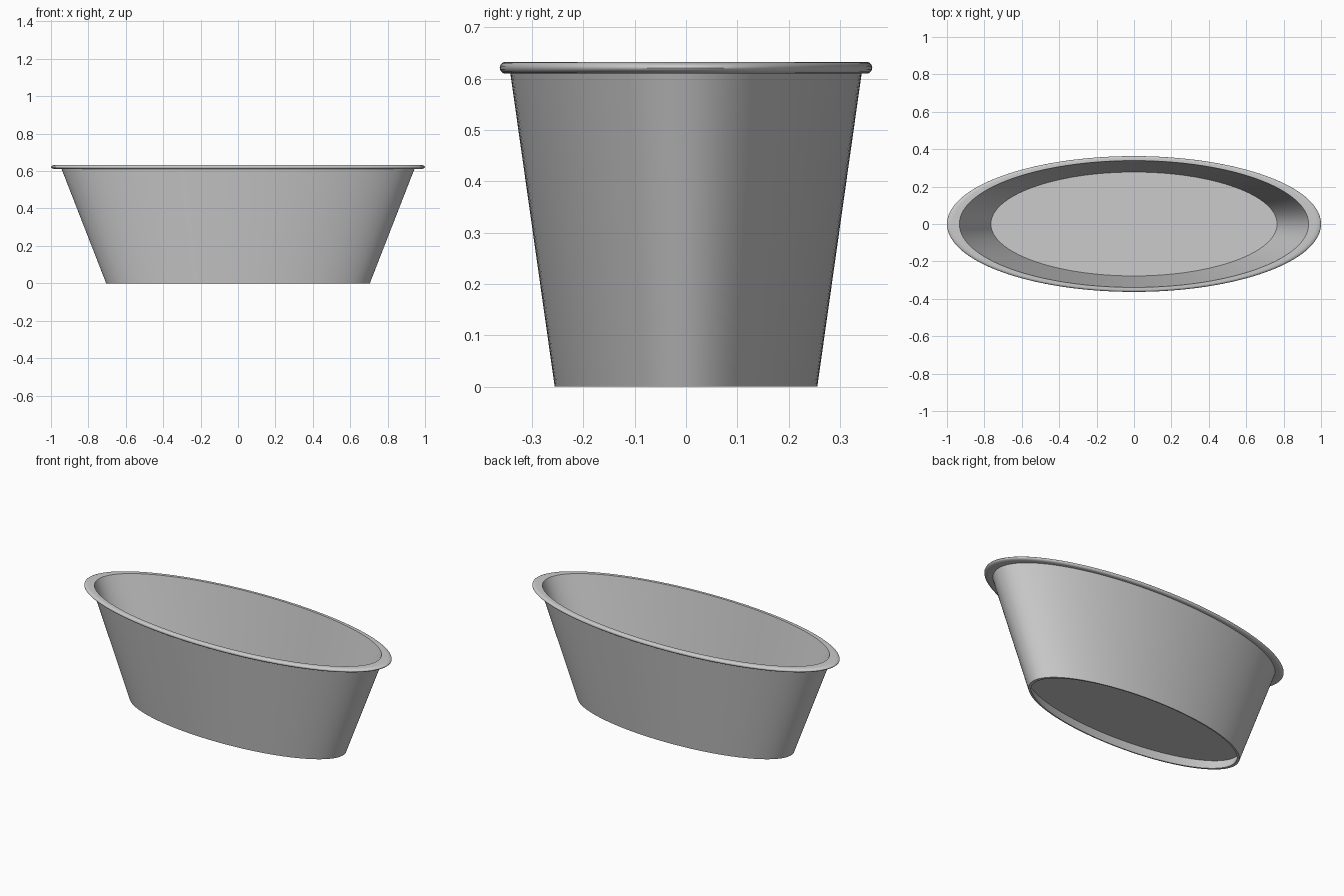
import bpy, bmesh, math

cube = bpy.data.objects.get("Cube")
if cube:
    bpy.data.objects.remove(cube, do_unlink=True)

SEGMENTS = 128
DEPTH = 0.363            # y to x ratio of the oval
HEIGHT = 0.633
WALL = 0.018             # wall thickness
SLOPE = 0.39             # outward lean of the wall


def outer(z):
    return 0.705 + SLOPE * z


def inner(z):
    return outer(z) - WALL


grey = bpy.data.materials.new("plain grey")
grey.use_nodes = True
colour = (0.6, 0.6, 0.6, 1)
grey.diffuse_color = colour
grey.node_tree.nodes["Principled BSDF"].inputs["Base Color"].default_value = colour


def oval_lathe(name, profile, closed=False):
    """Sweep a (radius, height) profile round an oval; open ends are capped."""
    bm = bmesh.new()
    rings = []
    for r, z in profile:
        ring = []
        for i in range(SEGMENTS):
            a = math.tau * i / SEGMENTS
            ring.append(bm.verts.new((r * math.cos(a), DEPTH * r * math.sin(a), z)))
        rings.append(ring)
    pairs = list(zip(rings, rings[1:]))
    if closed:
        pairs.append((rings[-1], rings[0]))
    else:
        bm.faces.new(rings[0])
        bm.faces.new(rings[-1])
    for low, high in pairs:
        for i in range(SEGMENTS):
            j = (i + 1) % SEGMENTS
            bm.faces.new((low[i], low[j], high[j], high[i]))
    bmesh.ops.recalc_face_normals(bm, faces=bm.faces)
    mesh = bpy.data.meshes.new(name)
    bm.to_mesh(mesh)
    bm.free()
    mesh.materials.append(grey)
    ob = bpy.data.objects.new(name, mesh)
    bpy.context.collection.objects.link(ob)
    bpy.ops.object.select_all(action="DESELECT")
    ob.select_set(True)
    bpy.context.view_layer.objects.active = ob
    bpy.ops.object.shade_smooth_by_angle(angle=math.radians(35))
    return ob


# Tub body: recessed underside, foot ring, leaning wall, rolled rim, raised floor
RECESS, FLOOR = 0.055, 0.2
BEAD = 0.0115            # half the rim's height
BEAD_WIDTH = 0.032
rim = []
for k in range(13):
    a = -math.pi / 2 + math.pi * k / 12
    rim.append((1 - BEAD_WIDTH + BEAD_WIDTH * math.cos(a),
                HEIGHT - BEAD + BEAD * math.sin(a)))
under_rim = HEIGHT - 2 * BEAD
profile = [(inner(RECESS), RECESS), (inner(0), 0), (outer(0), 0),
           (outer(under_rim), under_rim)]
profile += rim
profile += [(inner(HEIGHT), HEIGHT), (inner(FLOOR), FLOOR)]
oval_lathe("oval_tub", profile)
